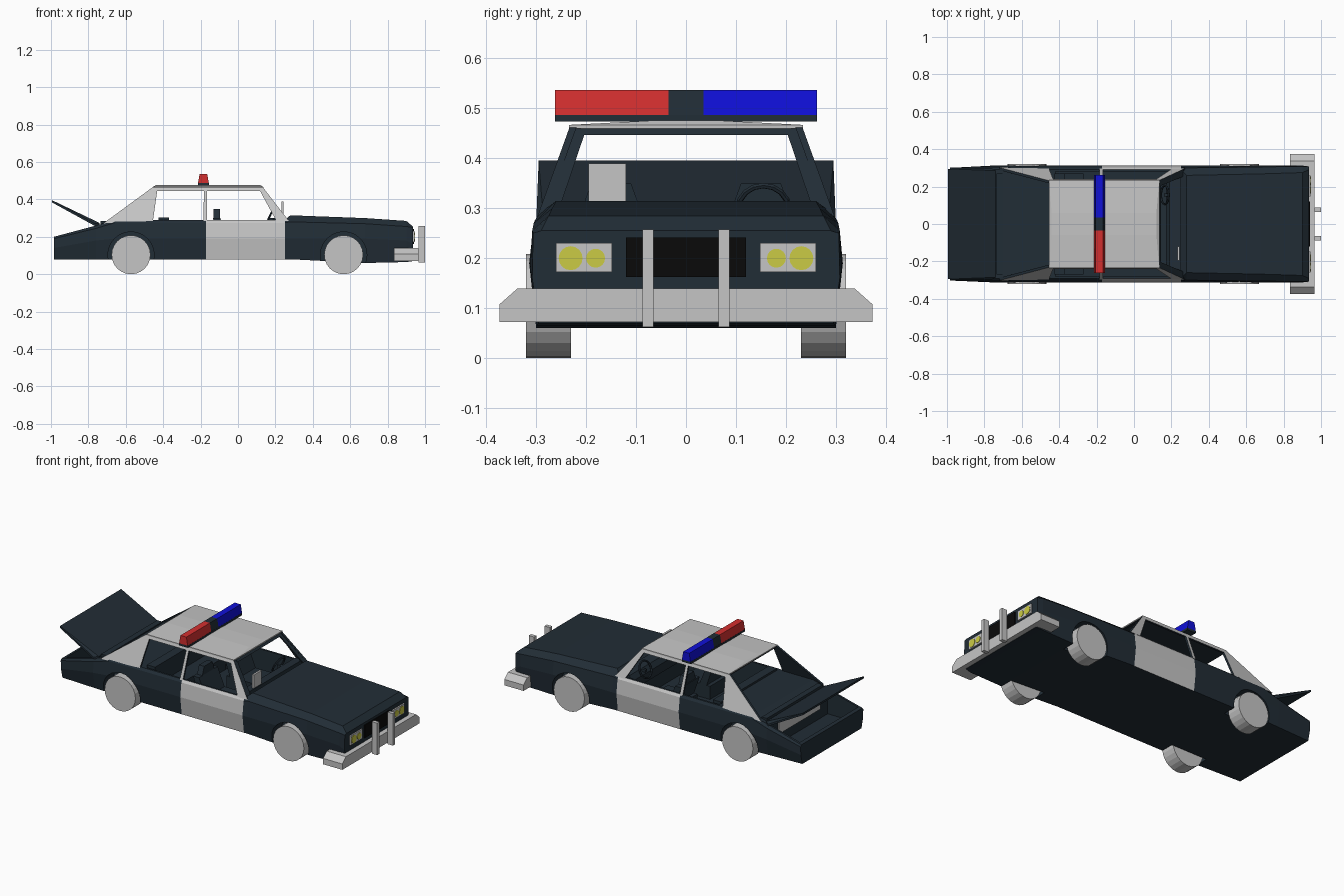
import bpy, bmesh, math
from mathutils import Matrix, Vector

if "Cube" in bpy.data.objects:
    bpy.data.objects.remove(bpy.data.objects["Cube"])

def material(name, rgb):
    m = bpy.data.materials.new(name)
    m.diffuse_color = (*rgb, 1)
    m.use_nodes = True
    m.node_tree.nodes["Principled BSDF"].inputs["Base Color"].default_value = m.diffuse_color
    return m

DARK = material("dark navy", (0.0155, 0.026, 0.0365))
WHITE = material("pale grey", (0.56, 0.56, 0.56))
RED = material("signal red", (0.65, 0.028, 0.028))
BLUE = material("signal blue", (0.005, 0.005, 0.68))
YELLOW = material("lamp yellow", (0.60, 0.60, 0.058))
BLACK = material("grille black", (0.003, 0.003, 0.003))

def finish(name, bm, *mats):
    bmesh.ops.recalc_face_normals(bm, faces=bm.faces)
    me = bpy.data.meshes.new(name)
    bm.to_mesh(me)
    bm.free()
    for m in mats:
        me.materials.append(m)
    ob = bpy.data.objects.new(name, me)
    bpy.context.collection.objects.link(ob)
    return ob

def hull(name, pts, mat):
    bm = bmesh.new()
    for p in pts:
        bm.verts.new(p)
    bmesh.ops.convex_hull(bm, input=bm.verts)
    bmesh.ops.dissolve_limit(bm, angle_limit=0.01, verts=bm.verts, edges=bm.edges)
    return finish(name, bm, mat)

def box(name, x, y, z, mat):
    return hull(name, [(a, b, c) for a in x for b in y for c in z], mat)

def cylinder(name, centre, r, depth, axis, mat, sides=24):
    bm = bmesh.new()
    rot = Matrix.Rotation(math.pi / 2, 4, 'X' if axis == 'y' else 'Y')
    bmesh.ops.create_cone(bm, cap_ends=True, segments=sides, radius1=r, radius2=r,
                          depth=depth, matrix=Matrix.Translation(centre) @ rot)
    return finish(name, bm, mat)

def cut(ob, cutter):
    mod = ob.modifiers.new("cut", 'BOOLEAN')
    mod.operation = 'DIFFERENCE'
    mod.solver = 'EXACT'
    mod.object = cutter
    bpy.context.view_layer.objects.active = ob
    bpy.ops.object.modifier_apply(modifier=mod.name)
    bpy.data.objects.remove(cutter)

# Body: sections along x as (x, then z and half width at sill, crease, shoulder, top)
SECTIONS = [
    (-0.985, .08, .285, .14, .300, .190, .302, .200, .295),
    (-0.76, .08, .295, .18, .312, .245, .305, .260, .290),
    (-0.66, .08, .300, .19, .314, .275, .303, .290, .292),
    (-0.17, .08, .300, .19, .314, .275, .303, .290, .292),
    (0.25, .08, .300, .19, .314, .275, .303, .290, .292),
    (0.28, .08, .300, .19, .314, .280, .300, .315, .260),
    (0.68, .06, .300, .19, .314, .270, .305, .300, .268),
    (0.90, .065, .300, .18, .312, .255, .308, .285, .275),
    (0.935, .07, .295, .16, .308, .250, .306, .255, .290)]
bm = bmesh.new()
rings = []
for x, *p in SECTIONS:
    half = [(p[i + 1], p[i]) for i in range(0, 8, 2)]
    ring = half + [(-y, z) for y, z in reversed(half)]
    rings.append([bm.verts.new((x, y, z)) for y, z in ring])
for i, (a, b) in enumerate(zip(rings, rings[1:])):
    for s in range(8):
        f = bm.faces.new((a[s], a[(s + 1) % 8], b[(s + 1) % 8], b[s]))
        f.material_index = 1 if i == 3 and s not in (3, 7) else 0   # pale front doors
bm.faces.new(rings[0])
bm.faces.new(rings[-1])
body = finish("body", bm, DARK, WHITE)
WHEEL_X = (-0.572, 0.565)
cut(body, box("cabin_cutter", (-0.42, 0.2), (-.28, .28), (.11, .4), DARK))
cut(body, box("trunk_cutter", (-0.965, -0.76), (-.28, .28), (.11, .4), DARK))
for x in WHEEL_X:
    for s in (-1, 1):
        cut(body, cylinder("arch_cutter", (x, s * .31, .103), .124, .18, 'y', DARK))

# Wheels
for end, x in zip(("rear", "front"), WHEEL_X):
    for side, s in (("right", -1), ("left", 1)):
        cylinder(f"{end}_{side}_wheel", (x, s * .275, .104), .104, .09, 'y', WHITE)

# Open trunk lid and pale panel inside the trunk
hull("trunk_lid", [(x, s * y, z + t) for x, y, z in ((-0.74, .285, .262), (-0.765, .30, .258), (-0.995, .295, .384))
                   for s in (-1, 1) for t in (0, .012)], DARK)
box("trunk_panel", (-0.766, -0.758), (-.2, .2), (.17, .25), WHITE)

# Greenhouse sides: panels leaning inward, pale outside and dark inside
def side_panel(name, outline, s):
    bm = bmesh.new()
    lean = lambda z: .297 - (z - .285) * .36
    outer = [bm.verts.new((x, s * lean(z), z)) for x, z in outline]
    inner = [bm.verts.new((x, s * (lean(z) - .014), z)) for x, z in outline]
    bm.faces.new(outer)
    n = len(outline)
    rest = [bm.faces.new(inner)] + [bm.faces.new((outer[i], outer[(i + 1) % n], inner[(i + 1) % n], inner[i]))
                                    for i in range(n)]
    for f in rest:
        f.material_index = 1
    return finish(name, bm, WHITE, DARK)

for side, s in (("right", -1), ("left", 1)):
    side_panel(f"front_pillar_{side}", [(.272, .285), (.205, .285), (.118, .445), (.132, .466)], s)
    side_panel(f"middle_pillar_{side}", [(-.185, .285), (-.165, .285), (-.165, .446), (-.182, .446)], s)
    side_panel(f"rear_pillar_{side}", [(-.72, .272), (-.455, .285), (-.432, .445), (-.455, .466)], s)
    side_panel(f"roof_rail_{side}", [(-.455, .466), (-.432, .445), (.118, .445), (.132, .466)], s)
    # Dark windscreen posts
    hull(f"windscreen_post_{side}", [(x + d, s * y, z) for x, z, ys in ((.265, .295, (.255, .288)), (.128, .464, (.198, .23)))
                                     for y in ys for d in (0, -.012)], DARK)
hull("windscreen_header", [(x + d, y, z) for x, z in ((.144, .447), (.13, .464))
                           for y in (-.21, .21) for d in (0, -.012)], DARK)
# Roof with a slight crown, and its lining
hull("roof", [(x, y, z) for x in (-.455, .135) for y in (-.234, .234) for z in (.46, .467)]
     + [(x, y, .476) for x in (-.44, .12) for y in (-.06, .06)], WHITE)
box("roof_lining", (-.45, .125), (-.225, .225), (.452, .4595), DARK)
box("rear_window_sill", (-.735, -.70), (-.27, .27), (.265, .285), DARK)

# Light bar
box("light_bar_base", (-.215, -.155), (-.262, .262), (.474, .487), DARK)
for name, y, mat in (("red_light", (-.262, -.035), RED), ("light_bar_centre", (-.035, .035), DARK),
                     ("blue_light", (.035, .262), BLUE)):
    hull(name, [(x, b, z) for b in y for x, z in ((-.214, .487), (-.156, .487), (-.205, .537), (-.165, .537))], mat)

# Bumper with chamfered ends, and push bars
hull("front_bumper", [(x, s * y, z) for x in (.835, .965) for s in (-1, 1)
                      for y, z in ((.373, .072), (.373, .108), (.338, .139))], WHITE)
for s in (-1, 1):
    box("push_bar", (.964, 1.0), (s * .065, s * .087), (.062, .257), WHITE)

# Grille and headlights
box("grille", (.93, .940), (-.12, .12), (.162, .241), BLACK)
for s in (-1, 1):
    box("headlight_plate", (.93, .943), (s * .148, s * .26), (.172, .23), WHITE)
    cylinder("outer_headlight", (.942, s * .231, .2), .024, .008, 'x', YELLOW, 16)
    cylinder("inner_headlight", (.942, s * .181, .2), .019, .008, 'x', YELLOW, 16)

# Interior: dashboard, seats, screen, steering wheel
hull("dashboard", [(x, y, z) for y in (-.275, .275) for x, z in
                   ((.25, .2), (.25, .31), (.19, .30), (.17, .27), (.19, .2))], DARK)
for s in (-1, 1):
    y0, y1 = s * .06, s * .24
    box("front_seat_base", (-.12, .08), (y0, y1), (.11, .19), DARK)
    hull("front_seat_back", [(x, y, z) for y in (y0, y1) for x, z in
                             ((-.09, .17), (-.04, .17), (-.135, .3), (-.095, .3))], DARK)
    hull("headrest", [(x, y, z) for x in (-.13, -.095) for y, z in
                      ((s * .09, .295), (s * .21, .295), (s * .11, .35), (s * .19, .35))], DARK)
box("rear_seat_base", (-.419, -.27), (-.27, .27), (.11, .19), DARK)
box("rear_seat_back", (-.425, -.37), (-.27, .27), (.11, .302), DARK)
box("screen", (.232, .244), (-.195, -.12), (.30, .39), WHITE)
bpy.ops.mesh.primitive_torus_add(major_segments=16, minor_segments=6, major_radius=.05, minor_radius=.006,
                                 location=(.165, .155, .30), rotation=(0, math.radians(-65), 0))
wheel = bpy.context.object
wheel.name = "steering_wheel"
wheel.data.materials.append(DARK)
box("steering_column", (.16, .2), (.147, .163), (.285, .30), DARK)
